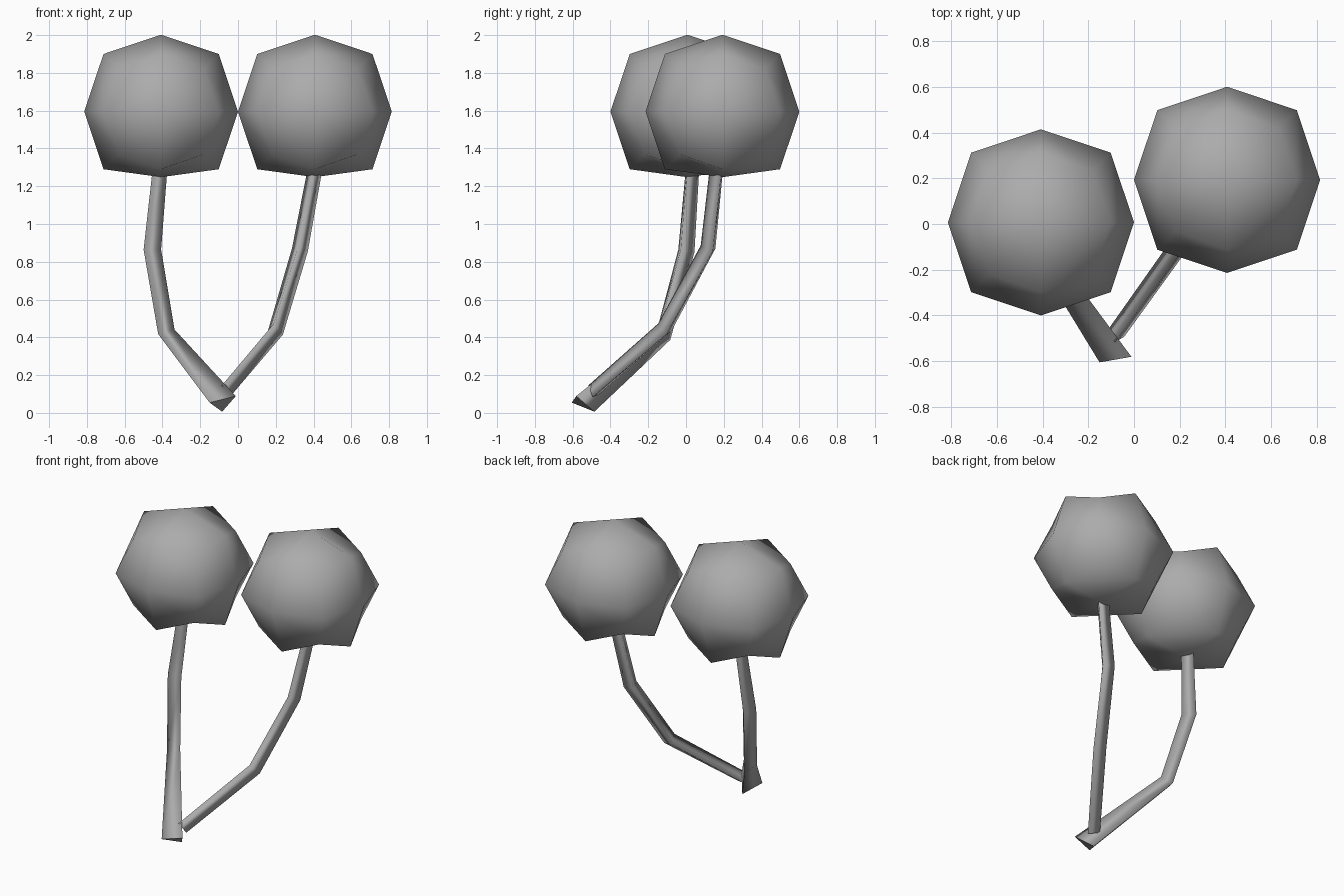
import bpy, bmesh, math
from mathutils import Vector

if "Cube" in bpy.data.objects:
    bpy.data.objects.remove(bpy.data.objects["Cube"])

grey = bpy.data.materials.new("dark_grey")
grey.diffuse_color = (0.41, 0.41, 0.41, 1)
grey.use_nodes = True
grey.node_tree.nodes["Principled BSDF"].inputs["Base Color"].default_value = grey.diffuse_color


def finish(bm, name):
    bmesh.ops.recalc_face_normals(bm, faces=bm.faces)
    for f in bm.faces:
        f.smooth = len(f.verts) == 4      # triangular end caps stay flat
    mesh = bpy.data.meshes.new(name)
    bm.to_mesh(mesh)
    bm.free()
    mesh.materials.append(grey)
    obj = bpy.data.objects.new(name, mesh)
    bpy.context.collection.objects.link(obj)
    return obj


def fruit(name, loc):
    """Once-subdivided cube rounded to a 24-quad ball with a flattened bottom."""
    bm = bmesh.new()
    bmesh.ops.create_cube(bm, size=2)
    bmesh.ops.subdivide_edges(bm, edges=bm.edges[:], cuts=1, use_grid_fill=True)
    reach = {1: 0.407, 2: 0.305, 3: 0.226}   # face centre, edge middle, corner
    for v in bm.verts:
        axes = sum(abs(c) > 0.5 for c in v.co)
        v.co *= reach[axes]
        if axes == 1 and v.co.z < -0.1:
            v.co.z = -0.347
    finish(bm, name).location = loc


def stem(name, path, radii, ref_degrees, first_normal=None):
    """Three-sided tube swept along a few points."""
    pts = [Vector(p) for p in path]
    bm = bmesh.new()
    rings = []
    for i, (p, r, deg) in enumerate(zip(pts, radii, ref_degrees)):
        before = (p - pts[i - 1]).normalized() if i else Vector()
        after = (pts[i + 1] - p).normalized() if i + 1 < len(pts) else Vector()
        n = (before + after).normalized()
        if i == 0 and first_normal:
            n = Vector(first_normal).normalized()
        ref = Vector((math.cos(math.radians(deg)), math.sin(math.radians(deg)), 0))
        u = (ref - n * ref.dot(n)).normalized()
        w = n.cross(u)
        angles = [k * math.tau / 3 for k in range(3)]
        rings.append([bm.verts.new(p + r * (u * math.cos(a) + w * math.sin(a))) for a in angles])
    for a, b in zip(rings, rings[1:]):
        for k in range(3):
            j = (k + 1) % 3
            bm.faces.new((a[k], a[j], b[j], b[k]))
    bm.faces.new(rings[0])
    bm.faces.new(rings[-1])
    finish(bm, name)


# Two fruits
fruit("left_fruit", (-0.407, 0.007, 1.595))
fruit("right_fruit", (0.407, 0.193, 1.595))

# Main stem with a flared foot, and the branch growing from it
stem("left_stem",
     [(-0.082, -0.557, 0.05), (-0.38, -0.128, 0.415), (-0.457, -0.008, 0.86), (-0.415, 0.025, 1.29)],
     [0.084, 0.053, 0.054, 0.045], [100, 102, 98, 95], (-0.29, 0.49, 0.82))
stem("right_stem",
     [(-0.08, -0.49, 0.11), (0.195, -0.11, 0.44), (0.325, 0.125, 0.87), (0.405, 0.17, 1.29)],
     [0.045, 0.05, 0.05, 0.045], [24, 24, 24, 24])
